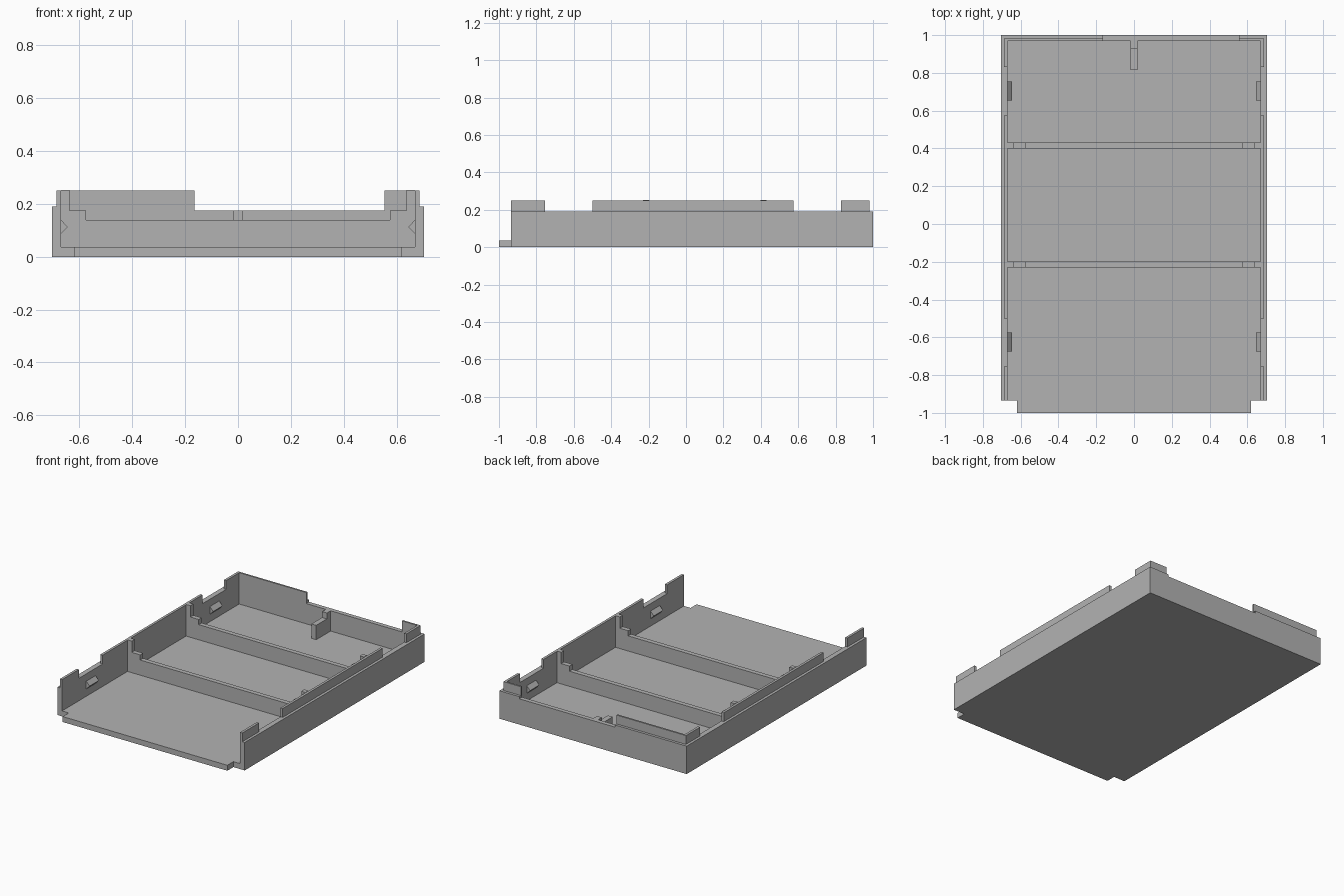
import bpy
import bmesh

cube = bpy.data.objects.get("Cube")
if cube:
    bpy.data.objects.remove(cube, do_unlink=True)

grey = bpy.data.materials.new("plain grey")
grey.use_nodes = True
grey.diffuse_color = (0.45, 0.45, 0.45, 1)
grey.node_tree.nodes["Principled BSDF"].inputs["Base Color"].default_value = grey.diffuse_color


def prism(name, outline, axis, lo, hi):
    """Extrude a 2D outline along an axis; the outline uses the other two axes in order."""
    def place(a, b, c):
        return {"x": (c, a, b), "y": (a, c, b), "z": (a, b, c)}[axis]
    bm = bmesh.new()
    ends = [[bm.verts.new(place(a, b, c)) for a, b in outline] for c in (lo, hi)]
    n = len(outline)
    for ring in ends:
        bm.faces.new(ring)
    for i in range(n):
        j = (i + 1) % n
        bm.faces.new((ends[0][i], ends[0][j], ends[1][j], ends[1][i]))
    bmesh.ops.recalc_face_normals(bm, faces=bm.faces)
    mesh = bpy.data.meshes.new(name)
    bm.to_mesh(mesh)
    bm.free()
    mesh.materials.append(grey)
    obj = bpy.data.objects.new(name, mesh)
    bpy.context.collection.objects.link(obj)
    return obj


def rect(a0, a1, b0, b1):
    return [(a0, b0), (a1, b0), (a1, b1), (a0, b1)]


def symmetric(half):
    """Complete a half outline by mirroring it across x = 0."""
    return half + [(-x, v) for x, v in reversed(half)]


OUT, IN, LIP = 0.705, 0.67, 0.687       # outer wall, inner wall, raised lip
FLOOR, WALL, TOP = 0.037, 0.19, 0.25    # heights
FRONT, BACK, BACK_IN = -0.935, 1.0, 0.97
NOTCH_L, NOTCH_R, NOTCH_Z = -0.165, 0.555, 0.175

# Floor with a narrower front tongue
prism("floor", symmetric([(0.62, -1), (0.62, FRONT), (OUT, FRONT), (OUT, BACK)]), "z", 0, FLOOR)

# Back wall with a shallow notch
prism("back_wall", [(-OUT, FLOOR), (OUT, FLOOR), (OUT, WALL), (NOTCH_R, WALL),
                    (NOTCH_R, NOTCH_Z), (NOTCH_L, NOTCH_Z), (NOTCH_L, WALL), (-OUT, WALL)],
      "y", BACK_IN, BACK)

for side, s in (("left", 1), ("right", -1)):
    # Side wall
    prism(side + "_wall", rect(s * IN, s * OUT, FRONT, BACK_IN), "z", FLOOR, WALL)
    # Raised lips along the side wall
    for label, y0, y1 in (("front", FRONT, -0.755), ("middle", -0.5, 0.575)):
        prism(f"{side}_{label}_lip", rect(s * IN, s * LIP, y0, y1), "z", WALL, TOP)
    # Corner lip wrapping onto the back wall
    end = NOTCH_R if s > 0 else NOTCH_L
    prism(side + "_corner_lip", [(s * IN, 0.83), (s * LIP, 0.83), (s * LIP, 0.982),
                                 (end, 0.982), (end, BACK_IN), (s * IN, BACK_IN)],
          "z", WALL, TOP)
    # Wedge-shaped snap catches
    for label, y in (("front", -0.625), ("back", 0.705)):
        prism(f"{side}_{label}_catch", [(s * IN, 0.087), (s * 0.645, 0.113), (s * IN, 0.14)],
              "y", y - 0.05, y + 0.05)

# Cross ribs with stepped ends
rib = symmetric([(IN, FLOOR), (IN, 0.252), (0.638, 0.252), (0.638, NOTCH_Z),
                 (0.575, NOTCH_Z), (0.575, 0.14)])
for label, y in (("front", -0.215), ("back", 0.415)):
    prism(label + "_rib", rib, "y", y - 0.016, y + 0.016)

# Stepped stop at the middle of the back wall
prism("back_stop", [(0.815, FLOOR), (BACK_IN, FLOOR), (BACK_IN, NOTCH_Z), (0.93, NOTCH_Z),
                    (0.93, 0.135), (0.815, 0.135)], "x", -0.018, 0.018)
